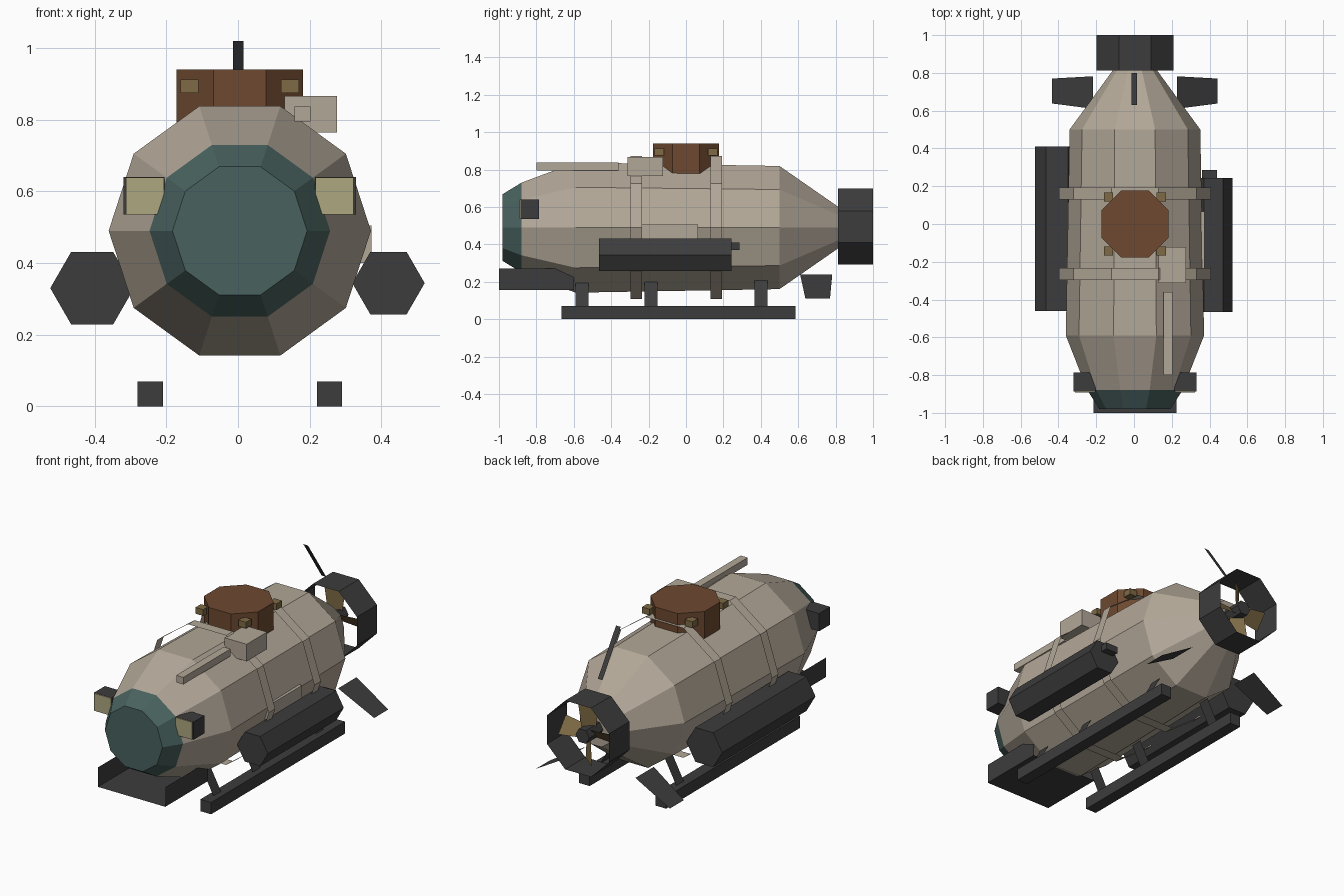
import bpy, bmesh, math
from mathutils import Vector, Matrix

if "Cube" in bpy.data.objects:
    bpy.data.objects.remove(bpy.data.objects["Cube"])

CX, CZ = 0.005, 0.49          # long axis of the hull


def mat(name, r, g, b):
    m = bpy.data.materials.new(name)
    m.diffuse_color = (r, g, b, 1)
    m.use_nodes = True
    m.node_tree.nodes["Principled BSDF"].inputs["Base Color"].default_value = m.diffuse_color
    return m


BEIGE = mat("hull_beige", 0.45, 0.39, 0.315)
TEAL = mat("window_teal", 0.066, 0.122, 0.114)
DARK = mat("dark_grey", 0.046, 0.046, 0.047)
BROWN = mat("hatch_brown", 0.155, 0.066, 0.03)
CREAM = mat("lamp_cream", 0.42, 0.385, 0.215)
GOLD = mat("brass", 0.21, 0.145, 0.06)


def finish(name, bm, *mats, fix=True):
    if fix:
        bmesh.ops.recalc_face_normals(bm, faces=bm.faces)
    me = bpy.data.meshes.new(name)
    bm.to_mesh(me)
    bm.free()
    for m in mats:
        me.materials.append(m)
    ob = bpy.data.objects.new(name, me)
    bpy.context.collection.objects.link(ob)
    return ob


def box(name, x, y, z, m):
    """Box from (min, max) ranges."""
    bm = bmesh.new()
    bmesh.ops.create_cube(bm, size=1)
    for v in bm.verts:
        v.co = [(r[0] + r[1]) / 2 + c * (r[1] - r[0]) for r, c in zip((x, y, z), v.co)]
    return finish(name, bm, m)


def loft(name, sides, rings, mats, cx=CX, cz=CZ, turn=0.0, caps=True, rule=None):
    """Polygonal tube along y through (y, radius) rings."""
    bm = bmesh.new()
    loops = []
    for y, r in rings:
        loops.append([bm.verts.new((cx + r * math.cos(turn + math.tau * i / sides), y,
                                    cz + r * math.sin(turn + math.tau * i / sides)))
                      for i in range(sides)])
    for a, b in zip(loops, loops[1:]):
        for i in range(sides):
            j = (i + 1) % sides
            bm.faces.new((a[i], b[i], b[j], a[j]))
    if caps:
        bm.faces.new(loops[0])
        bm.faces.new(loops[-1])
    if rule:
        for f in bm.faces:
            f.material_index = rule(f.calc_center_median())
    return finish(name, bm, *mats)


def sheet(name, quads, m):
    """Thin single-sheet part made of a few quads."""
    bm = bmesh.new()
    for q in quads:
        bm.faces.new([bm.verts.new(p) for p in q])
    bmesh.ops.remove_doubles(bm, verts=bm.verts, dist=1e-4)
    return finish(name, bm, m)


# Hull with teal nose window
loft("hull", 10, [(-0.98, 0.188), (-0.88, 0.252), (-0.59, 0.366), (0.50, 0.346), (0.83, 0.105)],
     (BEIGE, TEAL), rule=lambda c: 1 if c.y < -0.88 else 0)

# Straps: open bands standing off the hull
for name, y in (("front_strap", -0.265), ("rear_strap", 0.162)):
    loft(name, 10, [(y - 0.031, 0.402), (y + 0.031, 0.402)], (BEIGE,), caps=False)

# Tower on top with brass blocks at its corners
bm = bmesh.new()
bmesh.ops.create_cone(bm, segments=8, radius1=0.191, radius2=0.191, depth=0.16, cap_ends=True,
                      matrix=Matrix.Translation((CX, 0, 0.86)) @ Matrix.Rotation(math.pi / 8, 4, 'Z'))
zs = max(v.co.x for v in bm.verts)
if zs > 0.19:      # keep flats facing the axes
    bmesh.ops.rotate(bm, verts=bm.verts, cent=(CX, 0, 0), matrix=Matrix.Rotation(math.pi / 8, 3, 'Z'))
finish("tower", bm, BROWN)
for sx in (-1, 1):
    for sy in (-1, 1):
        x, y = CX + sx * 0.14, sy * 0.143
        box("tower_block", (x - 0.025, x + 0.025), (y - 0.025, y + 0.025), (0.875, 0.912), GOLD)

# Equipment box and boom on the deck
box("deck_box", (0.13, 0.276), (-0.313, -0.123), (0.765, 0.866), BEIGE)
box("deck_boom", (0.157, 0.203), (-0.80, -0.36), (0.795, 0.837), BEIGE)

# Leaning antenna blade
sheet("antenna", [[(-0.014, 0.63, 1.02), (0.016, 0.63, 1.02),
                   (0.016, 0.80, 0.77), (-0.014, 0.80, 0.77)]], DARK)

# Side tanks, slightly unequal
loft("left_tank", 6, [(-0.46, 0.117), (0.41, 0.117)], (DARK,), cx=-0.407, cz=0.33)
loft("right_tank", 6, [(-0.465, 0.101), (0.243, 0.101)], (DARK,), cx=0.42, cz=0.344)
box("right_tank_valve", (0.36, 0.44), (0.24, 0.285), (0.37, 0.41), DARK)
box("right_tank_bracket", (0.33, 0.373), (-0.235, 0.065), (0.40, 0.505), BEIGE)

# Lamps, skids, struts and tail fins on both sides
for s, side in ((-1, "left"), (1, "right")):
    def X(a, b):
        return tuple(sorted((CX + s * a, CX + s * b)))
    box(side + "_lamp", X(0.21, 0.325), (-0.886, -0.785), (0.535, 0.64), DARK)
    box(side + "_lamp_glass", X(0.211, 0.318), (-0.891, -0.885), (0.536, 0.639), CREAM)
    box(side + "_skid", X(0.215, 0.285), (-0.665, 0.585), (0.0, 0.07), DARK)
    for y in (-0.555, -0.187, 0.402):
        lo, hi = CX + s * 0.25, CX + s * 0.165
        sheet(side + "_strut", [[(lo, y - 0.035, 0.065), (lo, y + 0.035, 0.065),
                                 (hi, y + 0.035, 0.225), (hi, y - 0.035, 0.225)]], DARK)
    root, tip = CX + s * 0.222, CX + s * 0.438
    sheet(side + "_tail_fin", [[(root, 0.61, 0.24), (root, 0.782, 0.24),
                                (tip, 0.77, 0.112), (tip, 0.638, 0.112)]], DARK)

# Open tray under the nose
L, R, y0, y1, z0, z1 = -0.215, 0.225, -1.0, -0.60, 0.155, 0.27
sheet("tray", [[(L, y0, z0), (R, y0, z0), (R, y1, z0), (L, y1, z0)],
               [(L, y0, z0), (L, y1, z0), (L, y1, z1), (L, y0, z1)],
               [(R, y0, z0), (R, y1, z0), (R, y1, z1), (R, y0, z1)]], DARK)

# Propeller duct, hub and pitched blades
loft("duct", 8, [(0.812, 0.22), (1.0, 0.22)], (DARK,), cz=0.495, turn=math.pi / 8, caps=False)
loft("propeller_hub", 6, [(0.82, 0.045), (0.96, 0.045)], (DARK,), cz=0.495)
for k in range(4):
    spin = Matrix.Rotation(k * math.pi / 2, 3, 'Y')
    pts = [(-0.03, -0.025, 0.03), (0.03, 0.025, 0.03), (0.045, 0.035, 0.175), (-0.045, -0.035, 0.175)]
    sheet("propeller_blade", [[Vector((CX, 0.90, 0.495)) + spin @ Vector(p) for p in pts]], GOLD)
